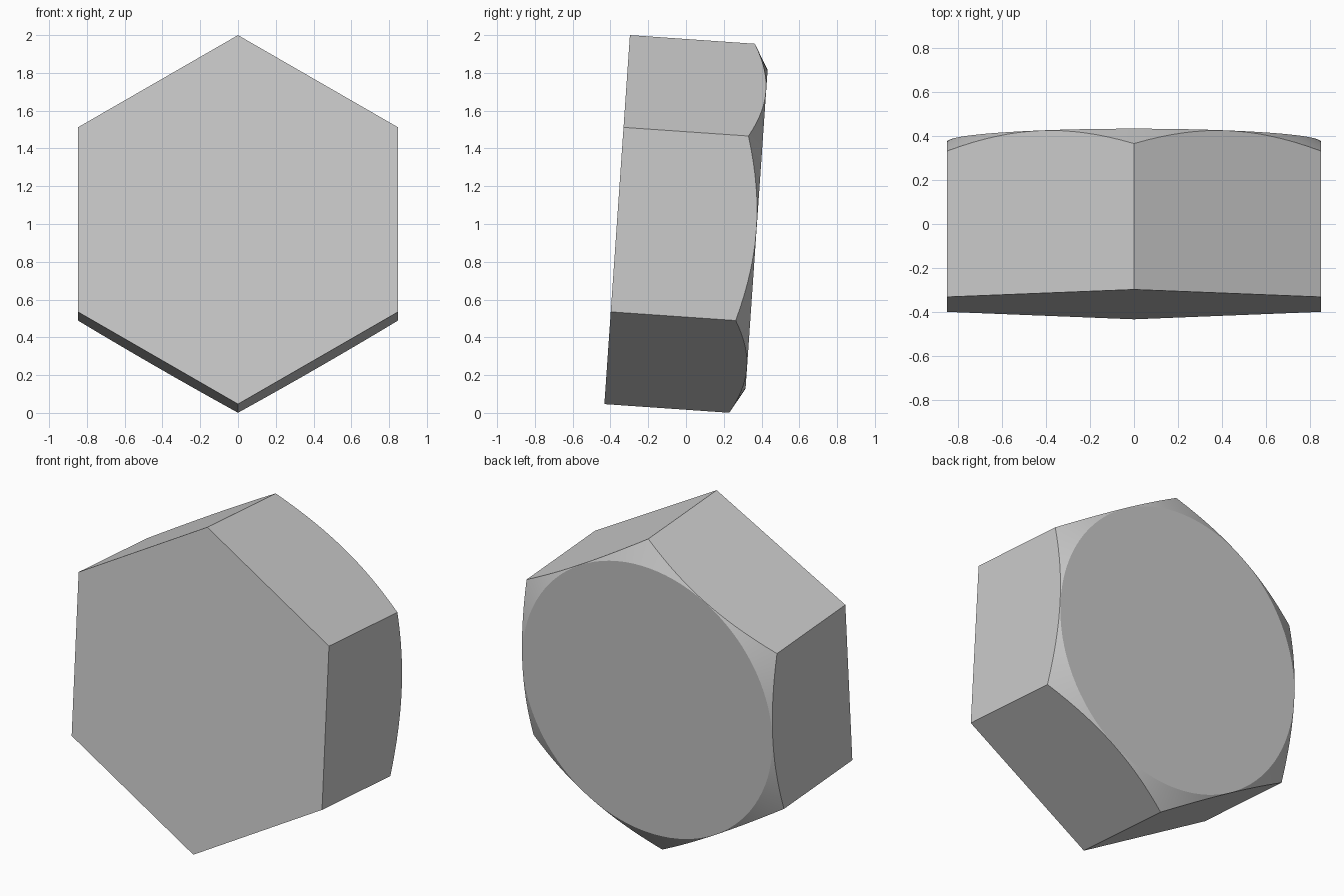
import bpy, bmesh, math

if "Cube" in bpy.data.objects:
    bpy.data.objects.remove(bpy.data.objects["Cube"])

R = 0.979                      # hexagon corner radius
FLAT = R * math.cos(math.pi / 6)
CIRCLE = FLAT - 0.002          # radius of the round back face
DEPTH = 0.74
SEG = 16                       # divisions per hexagon side
N = 6 * SEG

bm = bmesh.new()

# hexagon corners of the flat front, chamfered rim and round back outline
corners, rim, circle = [], [], []
for i in range(N):
    a = math.radians(90) + 2 * math.pi * i / N
    off = 2 * math.pi * (i % SEG) / N - math.pi / 6
    r = FLAT / math.cos(off)
    c, s = math.cos(a), math.sin(a)
    if i % SEG == 0:
        corners.append(bm.verts.new((r * c, r * s, 0)))
    h = DEPTH - (r - CIRCLE) * math.tan(math.radians(30))
    rim.append(bm.verts.new((r * c, r * s, h)))
    circle.append(bm.verts.new((CIRCLE * c, CIRCLE * s, DEPTH)))

# front and back faces
bm.faces.new(corners[::-1])
bm.faces.new(circle)

# six flat sides with curved upper edges
for k in range(6):
    top = [rim[(k * SEG + j) % N] for j in range(SEG + 1)]
    bm.faces.new([corners[k], corners[(k + 1) % 6]] + top[::-1])

# conical chamfer
for i in range(N):
    j = (i + 1) % N
    bm.faces.new((rim[i], rim[j], circle[j], circle[i]))

bmesh.ops.recalc_face_normals(bm, faces=bm.faces)
mesh = bpy.data.meshes.new("hex_bolt_head")
bm.to_mesh(mesh)
bm.free()

head = bpy.data.objects.new("hex_bolt_head", mesh)
bpy.context.collection.objects.link(head)
head.rotation_euler.x = -math.radians(93.96)
head.location = (0, -0.3645, 1.0232)

bpy.context.view_layer.objects.active = head
head.select_set(True)
bpy.ops.object.shade_smooth_by_angle(angle=math.radians(20))
